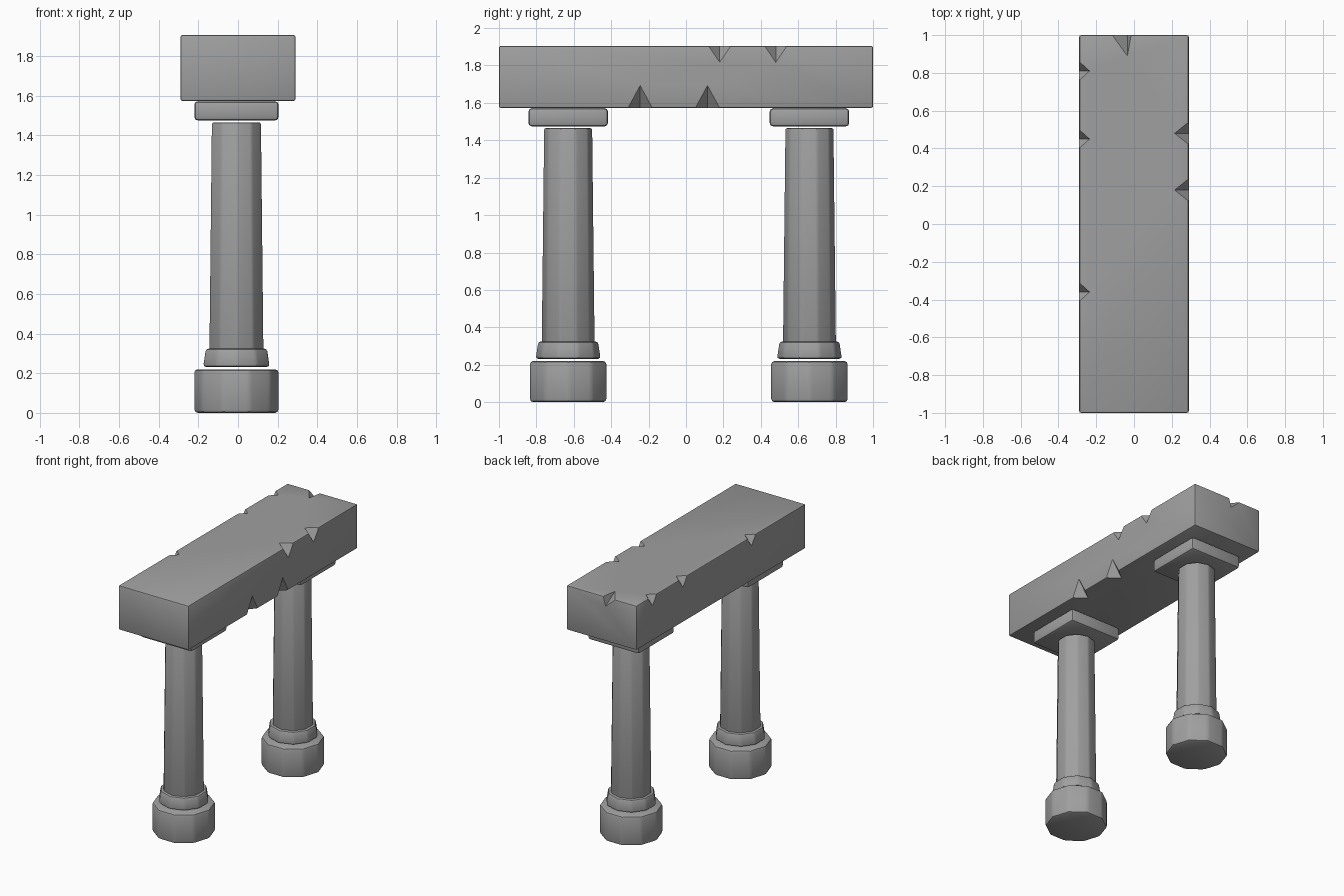
import bpy, bmesh
from math import sin, cos, tau
from mathutils import Vector

if "Cube" in bpy.data.objects:
    bpy.data.objects.remove(bpy.data.objects["Cube"], do_unlink=True)

# Single stone colour
stone = bpy.data.materials.new("grey_stone")
stone.use_nodes = True
GREY = (0.35, 0.35, 0.35, 1)
stone.diffuse_color = GREY
shader = stone.node_tree.nodes["Principled BSDF"]
shader.inputs["Base Color"].default_value = GREY
shader.inputs["Roughness"].default_value = 0.9


def finish(bm, name, bevel=0):
    """Round the edges and turn the bmesh into a stone object."""
    if bevel:
        bmesh.ops.bevel(bm, geom=bm.edges[:], offset=bevel, segments=2,
                        profile=0.5, affect='EDGES', clamp_overlap=True)
    bmesh.ops.recalc_face_normals(bm, faces=bm.faces[:])
    mesh = bpy.data.meshes.new(name)
    bm.to_mesh(mesh)
    bm.free()
    mesh.materials.append(stone)
    ob = bpy.data.objects.new(name, mesh)
    bpy.context.collection.objects.link(ob)
    return ob


def smooth(ob):
    bpy.ops.object.select_all(action='DESELECT')
    ob.select_set(True)
    bpy.context.view_layer.objects.active = ob
    bpy.ops.object.shade_smooth_by_angle(angle=0.5)


def block(name, centre, size, bevel):
    bm = bmesh.new()
    bmesh.ops.create_cube(bm, size=1)
    for v in bm.verts:
        v.co = Vector(a * b for a, b in zip(v.co, size)) + Vector(centre)
    return finish(bm, name, bevel)


def prism(name, x, y, z0, z1, r0, r1, turn, bevel, sides=10):
    bm = bmesh.new()
    rings = []
    for z, r in ((z0, r0), (z1, r1)):
        angles = [tau * (i + turn) / sides for i in range(sides)]
        rings.append([bm.verts.new((x + r * cos(a), y + r * sin(a), z)) for a in angles])
    low, high = rings
    bm.faces.new(low[::-1])
    bm.faces.new(high)
    for i in range(sides):
        j = (i + 1) % sides
        bm.faces.new((low[i], low[j], high[j], high[i]))
    return finish(bm, name, bevel)


# Columns: drum base, collar, tapered shaft and square capital
CX = -0.008
for side, cy in (("front", -0.63), ("back", 0.66)):
    smooth(prism(side + "_base", CX, cy, 0, 0.22, 0.215, 0.215, 0, 0.018))
    smooth(prism(side + "_collar", CX, cy, 0.232, 0.324, 0.176, 0.162, 0.5, 0.014))
    smooth(prism(side + "_shaft", CX, cy, 0.31, 1.465, 0.143, 0.13, 0.5, 0.01))
    smooth(block(side + "_capital", (CX, cy, 1.523), (0.425, 0.425, 0.097), 0.018))

# Lintel beam
HX, HY, TOP, LOW = 0.29, 1.0, 1.905, 1.573
beam = block("lintel", (0, 0, (TOP + LOW) / 2), (2 * HX, 2 * HY, TOP - LOW), 0.01)

# Chipped edges: wedge cutters spanning each beam edge
chips = bmesh.new()


def chip(edge, inward, up, half, depth, height, skew=0):
    e, n = Vector(edge), Vector(inward)
    v = Vector((0, 0, up))
    along = n.cross(v)
    points = [e - along * half, e + along * half,
              e + n * depth + along * skew, e + v * height + along * skew,
              e - n * 0.1 - v * 0.1]
    verts = [chips.verts.new(p) for p in points]
    bmesh.ops.convex_hull(chips, input=verts)


for y in (0.18, 0.48):
    chip((HX, y, TOP), (-1, 0, 0), -1, 0.06, 0.075, 0.088)
for y in (-0.245, 0.115):
    chip((HX, y, LOW), (-1, 0, 0), 1, 0.065, 0.08, 0.12)
for y in (0.81, 0.45, -0.36):
    chip((-HX, y, TOP), (1, 0, 0), -1, 0.05, 0.055, 0.07)
chip((-0.065, HY, TOP), (0, -1, 0), -1, 0.05, 0.11, 0.07, 0.03)
cutter = finish(chips, "chip_cutter")
cutter.hide_render = True

bpy.ops.object.select_all(action='DESELECT')
beam.select_set(True)
bpy.context.view_layer.objects.active = beam
cut = beam.modifiers.new("chips", 'BOOLEAN')
cut.operation = 'DIFFERENCE'
cut.solver = 'EXACT'
cut.object = cutter
bpy.ops.object.modifier_apply(modifier=cut.name)
bpy.data.objects.remove(cutter, do_unlink=True)
smooth(beam)
